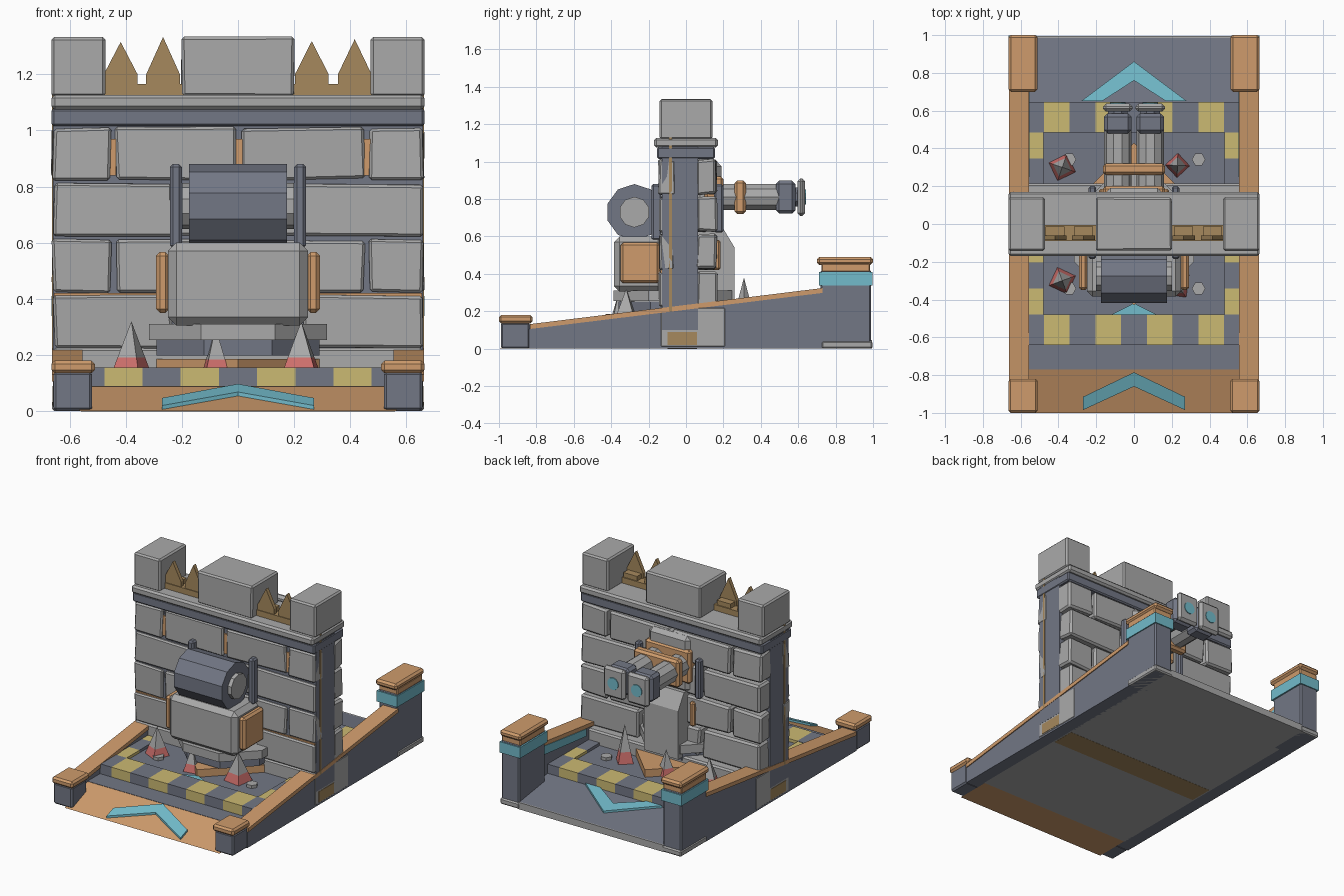
import bpy, bmesh, math, random
from mathutils import Matrix, Vector

if "Cube" in bpy.data.objects:
    bpy.data.objects.remove(bpy.data.objects["Cube"])

random.seed(4)


def material(name, r, g, b):
    m = bpy.data.materials.new(name)
    m.diffuse_color = (r, g, b, 1)
    m.use_nodes = True
    m.node_tree.nodes["Principled BSDF"].inputs["Base Color"].default_value = m.diffuse_color
    return m


GRAY = material("stone gray", .40, .40, .40)
SLATE = material("slate", .17, .185, .235)
ORANGE = material("orange trim", .62, .33, .15)
TEAL = material("teal", .17, .50, .60)
YELLOW = material("yellow", .60, .49, .17)
RED = material("red", .62, .16, .15)
WOOD = material("wood", .38, .25, .11)


def finish(name, bm, mat):
    bmesh.ops.recalc_face_normals(bm, faces=bm.faces)
    me = bpy.data.meshes.new(name)
    bm.to_mesh(me)
    bm.free()
    me.materials.append(mat)
    ob = bpy.data.objects.new(name, me)
    bpy.context.collection.objects.link(ob)
    return ob


def box(name, mat, x, y, z, bevel=0, jitter=0):
    """Box from (min, max) pairs, with optional chamfer and uneven corners."""
    bm = bmesh.new()
    bmesh.ops.create_cube(bm, size=1)
    for v in bm.verts:
        v.co = Vector([(p[0] + p[1]) / 2 + c * (p[1] - p[0]) for c, p in zip(v.co, (x, y, z))])
        v.co += Vector([random.uniform(-jitter, jitter) for _ in range(3)])
    if bevel:
        bmesh.ops.bevel(bm, geom=bm.edges[:], offset=bevel, segments=1, affect='EDGES')
    return finish(name, bm, mat)


def pair(name, mat, x, y, z, bevel=0):
    """The same box on both sides of x = 0."""
    box(name + "_right", mat, x, y, z, bevel)
    box(name + "_left", mat, (-x[1], -x[0]), y, z, bevel)


def prism(name, mat, pts, vec):
    """Polygon of 3D points swept along a vector."""
    bm = bmesh.new()
    f = bm.faces.new([bm.verts.new(p) for p in pts])
    g = bmesh.ops.extrude_face_region(bm, geom=[f])["geom"]
    bmesh.ops.translate(bm, vec=vec, verts=[e for e in g if isinstance(e, bmesh.types.BMVert)])
    return finish(name, bm, mat)


def cone(name, mat, loc, r1, r2, depth, sides, axis='Z', turn=0):
    """Cylinder or cone centred on loc along an axis."""
    bm = bmesh.new()
    rot = Matrix.Rotation(math.radians(turn), 4, 'Z')
    if axis == 'X':
        rot = Matrix.Rotation(math.pi / 2, 4, 'Y') @ rot
    elif axis == 'Y':
        rot = Matrix.Rotation(math.pi / 2, 4, 'X') @ rot
    bmesh.ops.create_cone(bm, cap_ends=True, segments=sides, radius1=r1, radius2=r2,
                          depth=depth, matrix=Matrix.Translation(loc) @ rot)
    return finish(name, bm, mat)


# --- base: underside, floor, ramps ---
box("base_underside", GRAY, (-.57, .57), (-.77, .99), (0, .035))
box("wood_underlay", WOOD, (-.661, .661), (-.10, .06), (.02, .09))
box("wood_bottom_strip", WOOD, (-.56, .56), (-.10, .06), (-.001, .02))
box("floor_front", SLATE, (-.565, .565), (-.77, -.6), (.03, .09))
box("floor_inner", SLATE, (-.565, .565), (-.62, .63), (.03, .135))
prism("front_ramp", ORANGE, [(-.565, -1, 0), (-.565, -.77, 0), (-.565, -.77, .088)], (1.13, 0, 0))
prism("back_ramp", SLATE, [(-.565, .6, .03), (-.565, .985, .03), (-.565, .985, .045),
                           (-.565, .64, .095), (-.565, .6, .095)], (1.13, 0, 0))


def chevron(name, pts, slope):
    """Mirrored arrow plate; slope gives z for a y position."""
    loop = pts + [(-x, y) for x, y in reversed(pts) if x > 0]
    prism(name, TEAL, [(x, y, slope(y)) for x, y in loop], (0, 0, .016))


# half outlines begin and end on the centre line
def half_chevron(name, tip, inner, end_x, end_y0, end_y1, slope):
    for s in (-1, 1):
        prism(name + ("_right" if s > 0 else "_left"), TEAL,
              [(x * s, y, slope(y)) for x, y in
               ((0, tip), (end_x, end_y0), (end_x - .11 * (tip > 0), end_y1), (0, inner))],
              (0, 0, .014))


half_chevron("front_chevron", -.785, -.86, .27, -.915, -.985, lambda y: (y + 1) * .385)
half_chevron("back_chevron", .86, .76, .28, .65, .65, lambda y: .045 + (.985 - y) * .145)
half_chevron("inner_front_chevron", -.42, -.48, .12, -.479, -.48, lambda y: .13)

# --- checkered border ---
for row, (y0, y1) in enumerate(((-.64, -.48), (.485, .645))):
    for i in range(9):
        x0 = max(-.565, -.6125 + i * .1361)
        x1 = min(.565, -.6125 + (i + 1) * .1361)
        box(f"border_row_{row}_{i}", YELLOW if i % 2 else SLATE, (x0, x1), (y0, y1), (.05, .155))
for i in range(7):
    y0 = -.48 + i * .1379
    pair(f"border_side_{i}", SLATE if i % 2 else YELLOW, (.48, .565), (y0, y0 + .1379), (.05, .153))

# --- sloping side walls with rails ---
for s in (-1, 1):
    side = "right" if s > 0 else "left"
    prism("side_wall_" + side, SLATE, [(s * .56, -.84, 0), (s * .56, .74, 0), (s * .56, .74, .305),
                                       (s * .56, -.84, .105)], (s * .096, 0, 0))
    prism("rail_" + side, ORANGE, [(s * .555, -.835, .105), (s * .555, .73, .298), (s * .555, .73, .324),
                                   (s * .555, -.835, .131)], (s * .107, 0, 0))
    prism("inner_stripe_" + side, TEAL, [(s * .56, .25, .19), (s * .56, .73, .24), (s * .56, .73, .298),
                                         (s * .56, .25, .238)], (s * -.008, 0, 0))

# --- corner posts ---
pair("front_post", SLATE, (.52, .658), (-.99, -.835), (0, .14), .01)
pair("front_post_cap", ORANGE, (.51, .665), (-1, -.82), (.135, .18), .012)
pair("back_post", SLATE, (.525, .657), (.72, .99), (0, .42), .008)
pair("back_post_foot", GRAY, (.52, .662), (.725, .998), (0, .04), .008)
box("back_sill", GRAY, (-.53, .53), (.965, .995), (0, .045))
pair("back_post_band", TEAL, (.515, .664), (.712, .997), (.338, .41))
pair("back_post_neck", ORANGE, (.522, .658), (.725, .985), (.41, .455), .006)
pair("back_post_cap", ORANGE, (.51, .665), (.70, 1), (.448, .49), .013)

# --- wall core and bricks ---
box("wall_plinth", GRAY, (-.659, .659), (-.14, .215), (.005, .225), .01)
box("wall_core", SLATE, (-.66, .66), (-.128, .065), (.1, 1.08))
pair("wood_edge_strip", WOOD, (.655, .663), (-.092, -.075), (.2, 1.18))
pair("wood_gap_peg", ORANGE, (.435, .475), (-.137, -.12), (.84, .97))
box("wood_gap_peg_middle", ORANGE, (-.02, .03), (-.137, -.12), (.84, .97))
box("front_seam", ORANGE, (-.655, .655), (-.135, -.12), (.405, .42))
LONG = ((-.655, -.235), (-.21, .21), (.235, .655))
SHORT = ((-.66, -.455), (-.435, -.01), (.015, .45), (.465, .66))
for r in range(4):
    z = (.225 + r * .2, .41 + r * .2)
    for i, span in enumerate(SHORT if r % 2 else LONG):
        box(f"front_brick_{r}_{i}", GRAY, span, (-.145, -.06), z, .009, .006)
        box(f"back_brick_{r}_{i}", GRAY, span, (.055, .165), z, .012, .007)

# --- ledge, merlons, wooden stakes ---
box("ledge_under", SLATE, (-.664, .664), (-.155, .155), (1.015, 1.078), .008)
box("ledge_top", GRAY, (-.665, .665), (-.17, .17), (1.075, 1.127), .012)
box("merlon_middle", GRAY, (-.2, .2), (-.14, .142), (1.12, 1.333), .01, .003)
pair("merlon_corner", GRAY, (.472, .665), (-.142, .142), (1.12, 1.333), .01)
pair("stake_plank", WOOD, (.19, .48), (-.09, -.005), (1.12, 1.165))
for i, (x, top) in enumerate(((-.418, 1.315), (-.267, 1.333), (.263, 1.318), (.416, 1.325))):
    prism(f"stake_{i}", WOOD, [(x - .06, -.085, 1.13), (x + .06, -.085, 1.13), (x + .06, -.085, 1.2),
                               (x, -.085, top), (x - .06, -.085, 1.2)], (0, .025, 0))
    box(f"stake_block_{i}", WOOD, (x - .05, x + .05), (-.062, -.012), (1.13, 1.195))

# --- turret base ---
cone("base_diamond", ORANGE, (0, 0, .16), .43, .43, .05, 4)
cone("turret_disc_lower", SLATE, (0, -.07, .225), .315, .315, .055, 8, turn=22.5)
cone("turret_disc_upper", GRAY, (0, -.07, .282), .343, .343, .056, 8, turn=22.5)

# --- front turret with drum ---
box("turret_body", GRAY, (-.25, .25), (-.385, -.12), (.305, .6), .03)
pair("turret_side_plate", ORANGE, (.245, .292), (-.35, -.14), (.35, .567), .014)
cone("drum", SLATE, (0, -.276, .73), .15, .15, .35, 10, 'X', 18)
cone("drum_hub", GRAY, (0, -.276, .73), .082, .082, .40, 10, 'X', 18)
pair("drum_bar", SLATE, (.2, .242), (-.185, -.13), (.58, .88), .01)

# --- rear column with twin tubes ---
pair("rear_bar", SLATE, (.2, .24), (.15, .2), (.62, .88), .01)
pair("rear_side_plate", ORANGE, (.15, .185), (.1, .185), (.42, .58), .01)
prism("rear_column", GRAY, [(-.125, .05, .22), (-.125, .26, .22), (-.125, .26, .54),
                            (-.125, .2, .64), (-.125, .05, .64)], (.25, 0, 0))
box("rear_head", GRAY, (-.15, .15), (.05, .19), (.63, 1.0), .025)
box("tube_clamp", ORANGE, (-.165, .165), (.26, .32), (.72, .9), .014)
box("clamp_root", ORANGE, (-.165, .165), (.10, .2), (.7, .92), .014)
for s in (-1, 1):
    side = "right" if s > 0 else "left"
    x = s * .086
    cone("tube_" + side, GRAY, (x, .34, .81), .073, .073, .34, 10, 'Y', 18)
    box("tube_housing_" + side, SLATE, (x - .073, x + .073), (.48, .585), (.722, .898), .018)
    cone("tube_neck_" + side, SLATE, (x, .59, .81), .055, .055, .06, 8, 'Y', 22.5)
    box("tube_flange_" + side, GRAY, (x - .078, x + .078), (.595, .637), (.71, .91), .016)
    cone("lens_" + side, TEAL, (x, .638, .81), .04, .04, .008, 12, 'Y')

# --- floor spikes with red feet, and bolts ---
for i, (x, y, r, top) in enumerate(((-.38, -.3, .075, .32), (.225, -.32, .085, .32), (-.08, -.36, .06, .3),
                                    (-.38, .3, .075, .32), (.23, .31, .065, .38), (-.08, .32, .06, .3))):
    h = top - .135
    cut = .3
    turn = 20 + 17 * i
    cone(f"spike_foot_{i}", RED, (x, y, .135 + h * cut / 2), r, r * (1 - cut), h * cut, 4, turn=turn)
    cone(f"spike_tip_{i}", GRAY, (x, y, .135 + h * (1 + cut) / 2), r * (1 - cut), 0, h * (1 - cut), 4, turn=turn)
for sx in (-1, 1):
    for sy in (-1, 1):
        cone(f"bolt_{sx}_{sy}", GRAY, (sx * .342, sy * .342, .14), .036, .036, .03, 6, turn=30)
